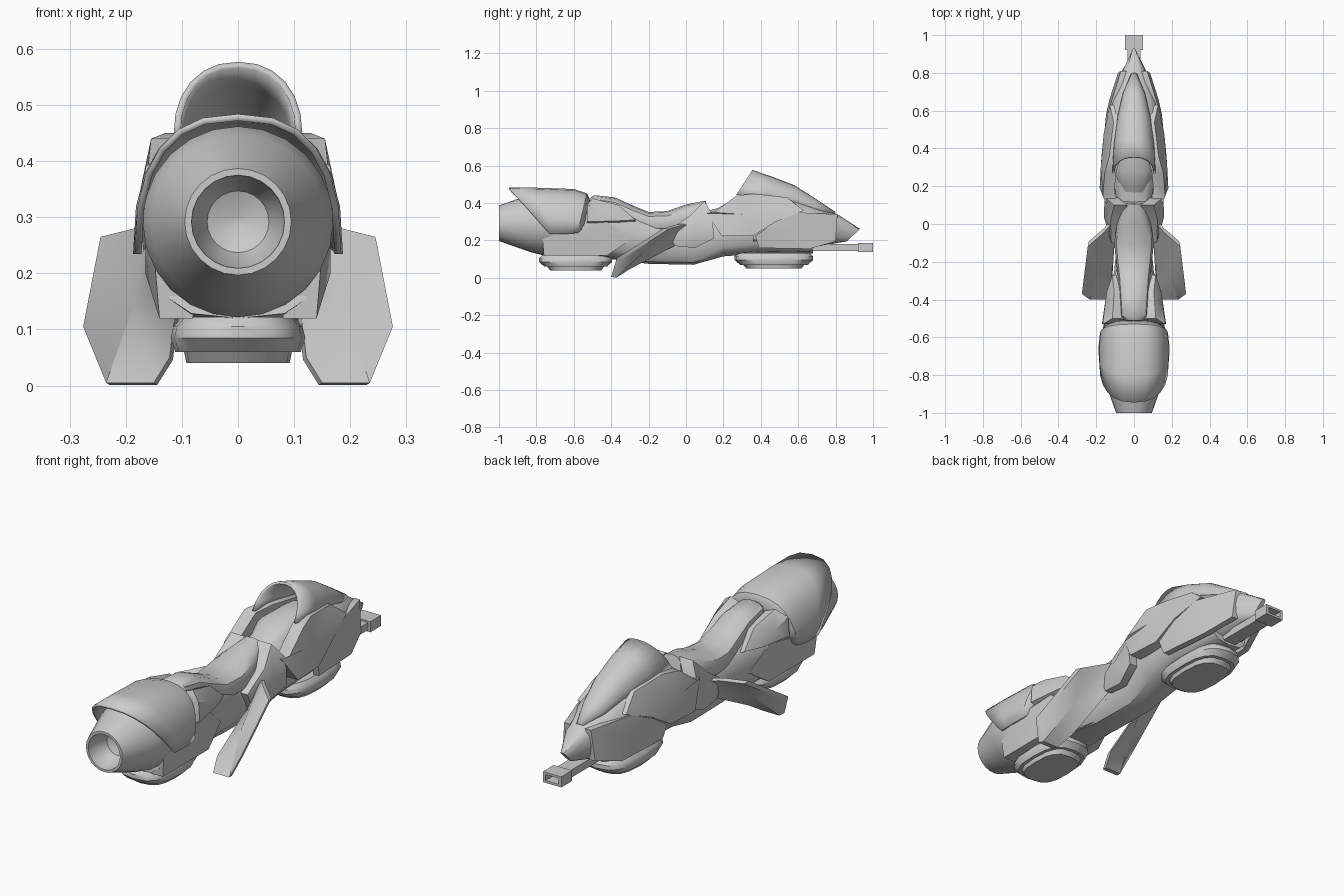
import bpy, bmesh
from math import sin, cos, pi, copysign, radians


def finish(name, bm, mirror=False, thick=0):
    bmesh.ops.recalc_face_normals(bm, faces=bm.faces)
    me = bpy.data.meshes.new(name)
    bm.to_mesh(me)
    bm.free()
    ob = bpy.data.objects.new(name, me)
    bpy.context.collection.objects.link(ob)
    if thick:
        s = ob.modifiers.new("Thickness", 'SOLIDIFY')
        s.thickness, s.offset = thick, -1
    if mirror:
        ob.modifiers.new("Mirror", 'MIRROR')
    return ob


def bridge(name, rings, closed=True, caps=True, thick=0):
    """Skin a list of equal-length point rings."""
    bm = bmesh.new()
    rows = [[bm.verts.new(p) for p in r] for r in rings]
    n = len(rows[0])
    for a, b in zip(rows, rows[1:]):
        for i in range(n if closed else n - 1):
            j = (i + 1) % n
            bm.faces.new((a[i], a[j], b[j], b[i]))
    if caps and closed:
        bm.faces.new(rows[0])
        bm.faces.new(rows[-1])
    return finish(name, bm, thick=thick)


def spow(v, e):
    return copysign(abs(v) ** e, v)


def loft(name, sections, n=12, e=0.7):
    """Sections along y: (y at bottom, y at top, half width, z bottom, z top)."""
    rings = []
    for yb, yt, w, zb, zt in sections:
        ring = []
        for i in range(n):
            a = 2 * pi * i / n
            t = (spow(sin(a), e) + 1) / 2
            ring.append((w * spow(cos(a), e), yb + (yt - yb) * t, zb + (zt - zb) * t))
        rings.append(ring)
    return bridge(name, rings)


def arch(name, sections, n=13, e=0.8, thick=0.012):
    """Open arched shell, same section format as loft."""
    rings = []
    for yb, yt, w, zb, zt in sections:
        ring = []
        for i in range(n):
            a = pi * i / (n - 1)
            t = max(sin(a), 0) ** e
            ring.append((w * spow(cos(a), e), yb + (yt - yb) * t, zb + (zt - zb) * t))
        rings.append(ring)
    return bridge(name, rings, closed=False, thick=thick)


def lathe_y(name, profile, cz, n=24):
    return bridge(name, [[(r * cos(2 * pi * i / n), y, cz + r * sin(2 * pi * i / n))
                          for i in range(n)] for r, y in profile])


def panel(name, outline, centre, offset):
    """Mirrored armour plate: outline fanned to a raised centre, with depth."""
    bm = bmesh.new()
    o = [bm.verts.new(p) for p in outline]
    b = [bm.verts.new([p[k] + offset[k] for k in range(3)]) for p in outline]
    c = bm.verts.new(centre)
    d = bm.verts.new([centre[k] + offset[k] for k in range(3)])
    for i in range(len(o)):
        j = (i + 1) % len(o)
        bm.faces.new((o[i], o[j], c))
        bm.faces.new((b[j], b[i], d))
        bm.faces.new((o[j], o[i], b[i], b[j]))
    return finish(name, bm, mirror=True)


# Engine nozzle with dished outlet
lathe_y("engine_nozzle", [(0.12, -0.55), (0.168, -0.7), (0.17, -0.77), (0.155, -0.83),
                          (0.095, -1.0), (0.083, -1.0), (0.08, -0.96),
                          (0.055, -0.9), (0.01, -0.88)], 0.292)

# Cowl over the engine
arch("engine_cowl", [(-0.73, -0.945, 0.184, 0.235, 0.484), (-0.69, -0.8, 0.187, 0.235, 0.482),
                     (-0.64, -0.6, 0.187, 0.235, 0.475), (-0.58, -0.53, 0.18, 0.24, 0.452),
                     (-0.54, -0.50, 0.14, 0.27, 0.39)])

# Rear body
loft("rear_body", [(-0.77, -0.74, 0.135, 0.12, 0.30), (-0.7, -0.7, 0.15, 0.11, 0.38),
                   (-0.52, -0.52, 0.158, 0.11, 0.39), (-0.4, -0.38, 0.14, 0.10, 0.38),
                   (-0.25, -0.25, 0.105, 0.085, 0.34), (-0.1, -0.1, 0.09, 0.08, 0.31)])

# Central chassis
loft("chassis", [(-0.4, -0.4, 0.10, 0.10, 0.30), (-0.2, -0.2, 0.09, 0.075, 0.32),
                 (0.04, 0.04, 0.09, 0.07, 0.34), (0.2, 0.2, 0.12, 0.115, 0.38),
                 (0.4, 0.4, 0.13, 0.13, 0.40), (0.68, 0.66, 0.10, 0.13, 0.30)])

# Seat rising to the tail and to the tank hump
loft("seat", [(-0.52, -0.51, 0.045, 0.36, 0.43), (-0.48, -0.49, 0.07, 0.34, 0.442),
              (-0.37, -0.38, 0.078, 0.30, 0.43), (-0.28, -0.28, 0.085, 0.26, 0.385),
              (-0.2, -0.2, 0.095, 0.24, 0.352), (-0.1, -0.1, 0.105, 0.24, 0.357),
              (0.0, 0.0, 0.09, 0.24, 0.392), (0.13, 0.105, 0.055, 0.30, 0.413)], e=0.8)

# Hip plates beside the tail
panel("hip_plate", [(0.165, -0.53, 0.39), (0.17, -0.53, 0.30), (0.145, -0.36, 0.305),
                    (0.115, -0.27, 0.31), (0.105, -0.36, 0.39), (0.115, -0.5, 0.425)],
      (0.155, -0.44, 0.36), (-0.05, 0, -0.02))
panel("engine_side_plate", [(0.15, -0.77, 0.24), (0.14, -0.76, 0.12), (0.14, -0.42, 0.12),
                            (0.12, -0.3, 0.2), (0.145, -0.42, 0.30), (0.165, -0.62, 0.27)],
      (0.165, -0.56, 0.2), (-0.06, 0, 0))

# Swept fins and their roots
panel("fin", [(0.245, -0.12, 0.265), (0.276, -0.37, 0.105), (0.235, -0.40, 0.005),
              (0.15, -0.40, 0.005), (0.122, -0.33, 0.05), (0.105, -0.07, 0.185),
              (0.12, 0.0, 0.29), (0.165, -0.05, 0.285)],
      (0.185, -0.25, 0.145), (-0.006, 0.028, -0.004))
panel("fin_root", [(0.12, -0.1, 0.25), (0.12, -0.06, 0.17), (0.125, 0.05, 0.16),
                   (0.15, 0.15, 0.21), (0.155, 0.14, 0.34), (0.105, 0.1, 0.41),
                   (0.125, 0.02, 0.33)],
      (0.16, 0.04, 0.25), (-0.07, 0, 0))

# Nose and the body behind the windshield
loft("nose", [(0.36, 0.36, 0.15, 0.165, 0.36), (0.4, 0.42, 0.158, 0.155, 0.42),
              (0.6, 0.58, 0.143, 0.155, 0.42), (0.72, 0.7, 0.105, 0.165, 0.375),
              (0.80, 0.81, 0.068, 0.185, 0.34), (0.86, 0.93, 0.012, 0.195, 0.262)], e=0.75)
loft("neck", [(0.1, 0.12, 0.06, 0.2, 0.345), (0.2, 0.2, 0.085, 0.2, 0.39),
              (0.28, 0.28, 0.11, 0.2, 0.435), (0.5, 0.5, 0.11, 0.2, 0.43)])

# Side fairings
panel("upper_fairing", [(0.15, 0.11, 0.345), (0.182, 0.19, 0.225), (0.172, 0.36, 0.225),
                        (0.16, 0.48, 0.30), (0.128, 0.63, 0.36), (0.108, 0.54, 0.43),
                        (0.13, 0.36, 0.45), (0.155, 0.27, 0.44), (0.165, 0.15, 0.35)],
      (0.176, 0.3, 0.34), (-0.06, 0, 0))
panel("lower_fairing", [(0.162, 0.37, 0.225), (0.15, 0.39, 0.16), (0.13, 0.66, 0.155),
                        (0.085, 0.8, 0.195), (0.07, 0.81, 0.34), (0.135, 0.6, 0.35),
                        (0.158, 0.47, 0.29)],
      (0.148, 0.58, 0.25), (-0.03, 0, 0))

# Windshield, open toward the rider
arch("windshield", [(0.27, 0.355, 0.115, 0.445, 0.577), (0.42, 0.45, 0.108, 0.425, 0.545),
                    (0.57, 0.58, 0.088, 0.40, 0.495), (0.69, 0.69, 0.06, 0.365, 0.425),
                    (0.79, 0.8, 0.018, 0.335, 0.352)], e=0.9)

# Hover pads
for name, cy, hy, lift in (("front_pad", 0.47, 0.21, 0.01), ("rear_pad", -0.59, 0.195, 0)):
    rings = []
    for z, hx, k in ((0.122, 0.10, 0.92), (0.105, 0.115, 1.0), (0.085, 0.12, 1.0),
                     (0.06, 0.112, 0.86), (0.06, 0.096, 0.78), (0.04, 0.092, 0.70)):
        rings.append([(hx * spow(cos(2 * pi * i / 16), 0.7),
                       cy + hy * k * spow(sin(2 * pi * i / 16), 0.7),
                       z + lift) for i in range(16)])
    bridge(name, rings)

# Front gun: flat barrel and hollow square muzzle
def box_rings(rows):
    return [[(sx * w, y, 0.162 + sz * h) for sx, sz in ((-1, -1), (1, -1), (1, 1), (-1, 1))]
            for y, w, h in rows]


bridge("barrel", box_rings([(0.6, 0.035, 0.018), (0.93, 0.035, 0.018)]))
bridge("muzzle", box_rings([(0.92, 0.048, 0.025), (1.0, 0.048, 0.025),
                            (1.0, 0.034, 0.014), (0.95, 0.034, 0.014)]))

# Smooth shading with sharp creases
for ob in bpy.context.scene.objects:
    ob.select_set(True)
    bpy.context.view_layer.objects.active = ob
bpy.ops.object.shade_smooth_by_angle(angle=radians(38))
